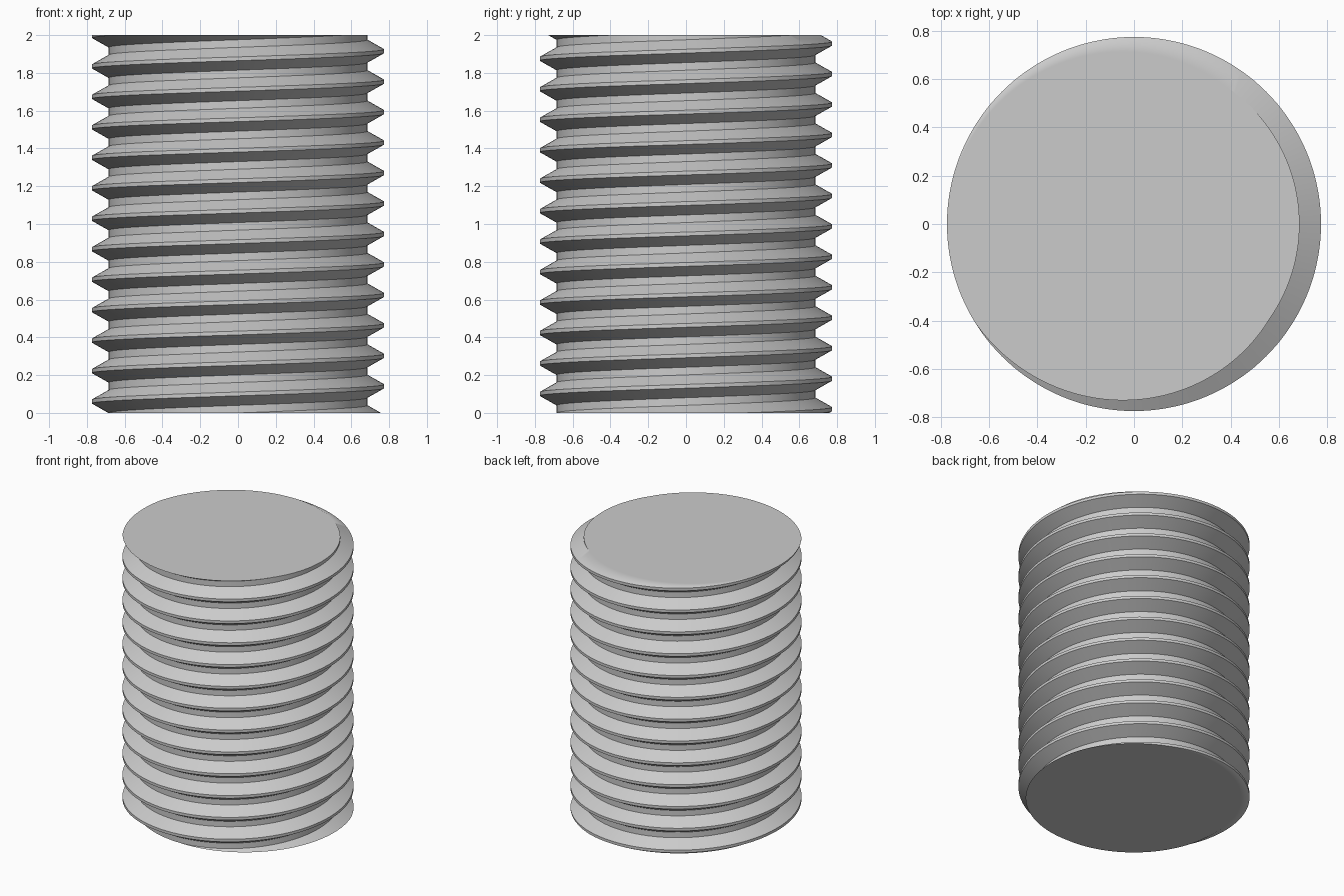
import bpy
import bmesh
from math import cos, sin, tau, radians

cube = bpy.data.objects.get("Cube")
if cube:
    bpy.data.objects.remove(cube)

LENGTH = 2.0
PITCH = LENGTH / 12.4
CREST, ROOT = 0.774, 0.685
STEPS, TURNS = 144, 15
START = 1.915 - 13 * PITCH      # crest height at angle zero, below the base

steel = bpy.data.materials.new("steel grey")
steel.use_nodes = True
grey = (0.6, 0.6, 0.6, 1)
steel.diffuse_color = grey
steel.node_tree.nodes["Principled BSDF"].inputs["Base Color"].default_value = grey

# Thread profile over one pitch: lower flank, flat crest, upper flank
profile = [(ROOT, -PITCH * 3 / 8), (CREST, -PITCH / 16),
           (CREST, PITCH / 16), (ROOT, PITCH * 3 / 8)]

# Sweep the profile up a right-handed helix
bm = bmesh.new()
rows = []
for i in range(STEPS * TURNS + 1):
    a = tau * i / STEPS
    rise = START + PITCH * i / STEPS
    rows.append([bm.verts.new((r * cos(a), r * sin(a), rise + z)) for r, z in profile])

for i in range(STEPS * TURNS):
    low, nxt = rows[i], rows[i + 1]
    for k in range(3):
        bm.faces.new((low[k], nxt[k], nxt[k + 1], low[k + 1]))
    # Flat root joining this turn to the next one
    if i + STEPS < STEPS * TURNS:
        above, above_nxt = rows[i + STEPS], rows[i + STEPS + 1]
        bm.faces.new((low[3], nxt[3], above_nxt[0], above[0]))

# Cut both ends square and cap them
for height, direction in ((0, -1), (LENGTH, 1)):
    geom = bm.verts[:] + bm.edges[:] + bm.faces[:]
    bmesh.ops.bisect_plane(bm, geom=geom, dist=1e-6, plane_co=(0, 0, height),
                           plane_no=(0, 0, direction), clear_outer=True)
    rim = [e for e in bm.edges if e.is_boundary
           and all(abs(v.co.z - height) < 1e-4 for v in e.verts)]
    bmesh.ops.holes_fill(bm, edges=rim, sides=0)
bmesh.ops.recalc_face_normals(bm, faces=bm.faces[:])

mesh = bpy.data.meshes.new("threaded_rod")
bm.to_mesh(mesh)
bm.free()
mesh.materials.append(steel)
rod = bpy.data.objects.new("threaded_rod", mesh)
bpy.context.collection.objects.link(rod)

# Smooth round the helix, sharp at crest and root, flat end caps
bpy.ops.object.select_all(action='DESELECT')
rod.select_set(True)
bpy.context.view_layer.objects.active = rod
bpy.ops.object.shade_smooth_by_angle(angle=radians(35))
weighted = rod.modifiers.new("flat_caps", 'WEIGHTED_NORMAL')
weighted.keep_sharp = True
